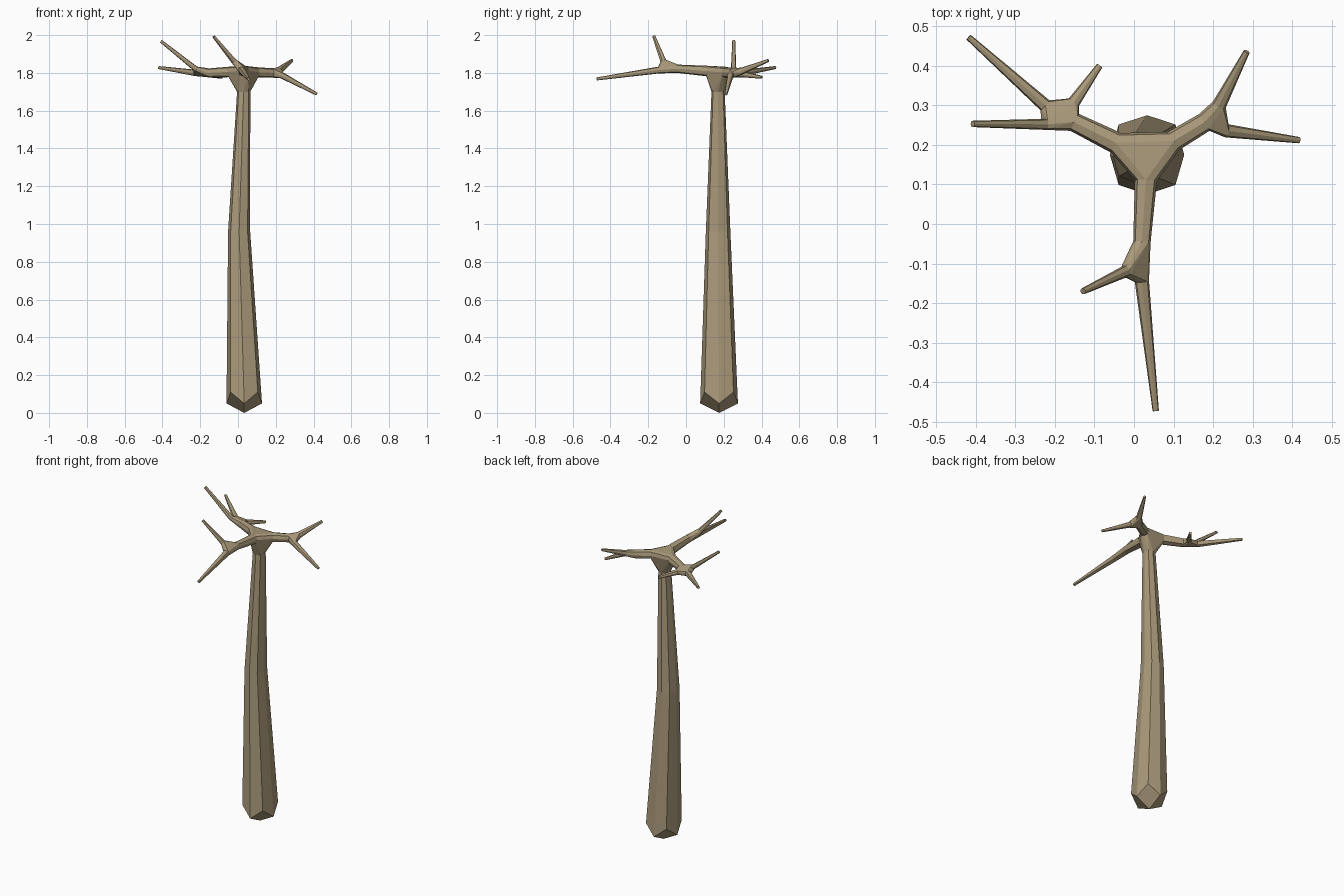
import bpy, bmesh, math
from mathutils import Vector

cube = bpy.data.objects.get("Cube")
if cube:
    bpy.data.objects.remove(cube)

bark = bpy.data.materials.new("bark_tan")
bark.use_nodes = True
bark.diffuse_color = (0.40, 0.32, 0.195, 1)
bsdf = next(n for n in bark.node_tree.nodes if n.type == 'BSDF_PRINCIPLED')
bsdf.inputs["Base Color"].default_value = bark.diffuse_color
bsdf.inputs["Roughness"].default_value = 0.9

bm = bmesh.new()
SIDES = 8


def ring(center, side, up, r):
    """Soft square section: even corners sit mid-side, odd ones on the corners."""
    out = []
    for i in range(SIDES):
        a = math.tau * i / SIDES
        k = r * (1.08 if i % 2 else 1.0)
        out.append(bm.verts.new(Vector(center) + side * k * math.cos(a) + up * k * math.sin(a)))
    return out


def bridge(a, b):
    for i in range(SIDES):
        j = (i + 1) % SIDES
        bm.faces.new((a[i], a[j], b[j], b[i]))


def limb(start, end, r0, r1, capped=False):
    """Straight tapering branch; returns its two end rings."""
    d = (Vector(end) - Vector(start)).normalized()
    side = d.cross(Vector((0, 0, 1))).normalized()
    up = side.cross(d)
    a, b = ring(start, side, up, r0), ring(end, side, up, r1)
    bridge(a, b)
    if capped:
        bm.faces.new(b)
    return a, b


def joint(*rings):
    """Skin the rings of a fork together, leaving the limbs open into it."""
    res = bmesh.ops.convex_hull(bm, input=[v for r in rings for v in r])
    faces = [f for f in res["geom"] if isinstance(f, bmesh.types.BMFace)]
    caps = [f for f in faces if any(all(v in r for v in f.verts) for r in rings)]
    bmesh.ops.delete(bm, geom=caps, context='FACES')


# Trunk: bent, tapering upwards
X, Y = Vector((1, 0, 0)), Vector((0, 1, 0))
base = ring((0.033, 0.175, 0), X * 0.94, Y, 0.1)
middle = ring((0.006, 0.17, 0.96), X * 0.9, Y, 0.065)
top = ring((0.03, 0.17, 1.70), X, Y, 0.035)
bridge(base, middle)
bridge(middle, top)

# Trunk foot: faceted point
for i, v in enumerate(base):
    v.co.z = 0.11 if i % 2 else 0.05
foot = bm.verts.new((0.033, 0.175, 0))
for i in range(0, SIDES, 2):
    bm.faces.new((foot, base[i], base[i + 1], base[(i + 2) % SIDES]))

# Boughs: (start, end, radii), then twigs as (start, tip, start radius)
boughs = [
    (((0.03, 0.11, 1.81), (0.02, -0.045, 1.822), 0.028, 0.022), [
        ((0.02, -0.145, 1.815), (0.055, -0.472, 1.768), 0.018),
        ((-0.022, -0.12, 1.862), (-0.129, -0.17, 1.993), 0.015)]),
    (((-0.045, 0.205, 1.805), (-0.15, 0.257, 1.80), 0.028, 0.024), [
        ((-0.225, 0.30, 1.80), (-0.418, 0.472, 1.828), 0.017),
        ((-0.225, 0.252, 1.822), (-0.408, 0.253, 1.968), 0.014),
        ((-0.152, 0.308, 1.792), (-0.087, 0.40, 1.777), 0.016)]),
    (((0.10, 0.21, 1.803), (0.178, 0.257, 1.80), 0.027, 0.025), [
        ((0.216, 0.302, 1.812), (0.285, 0.436, 1.866), 0.018),
        ((0.232, 0.236, 1.787), (0.417, 0.212, 1.688), 0.017)]),
]
crown = [top]
for bough, twigs in boughs:
    inner, outer = limb(*bough)
    crown.append(inner)
    fork = [outer]
    for start, tip, r in twigs:
        fork.append(limb(start, tip, r, 0.008, capped=True)[0])
    joint(*fork)

# Crown: where the boughs leave the trunk
joint(*crown)

bmesh.ops.recalc_face_normals(bm, faces=bm.faces[:])
mesh = bpy.data.meshes.new("bare_tree")
bm.to_mesh(mesh)
bm.free()
mesh.materials.append(bark)
tree = bpy.data.objects.new("bare_tree", mesh)
bpy.context.collection.objects.link(tree)
